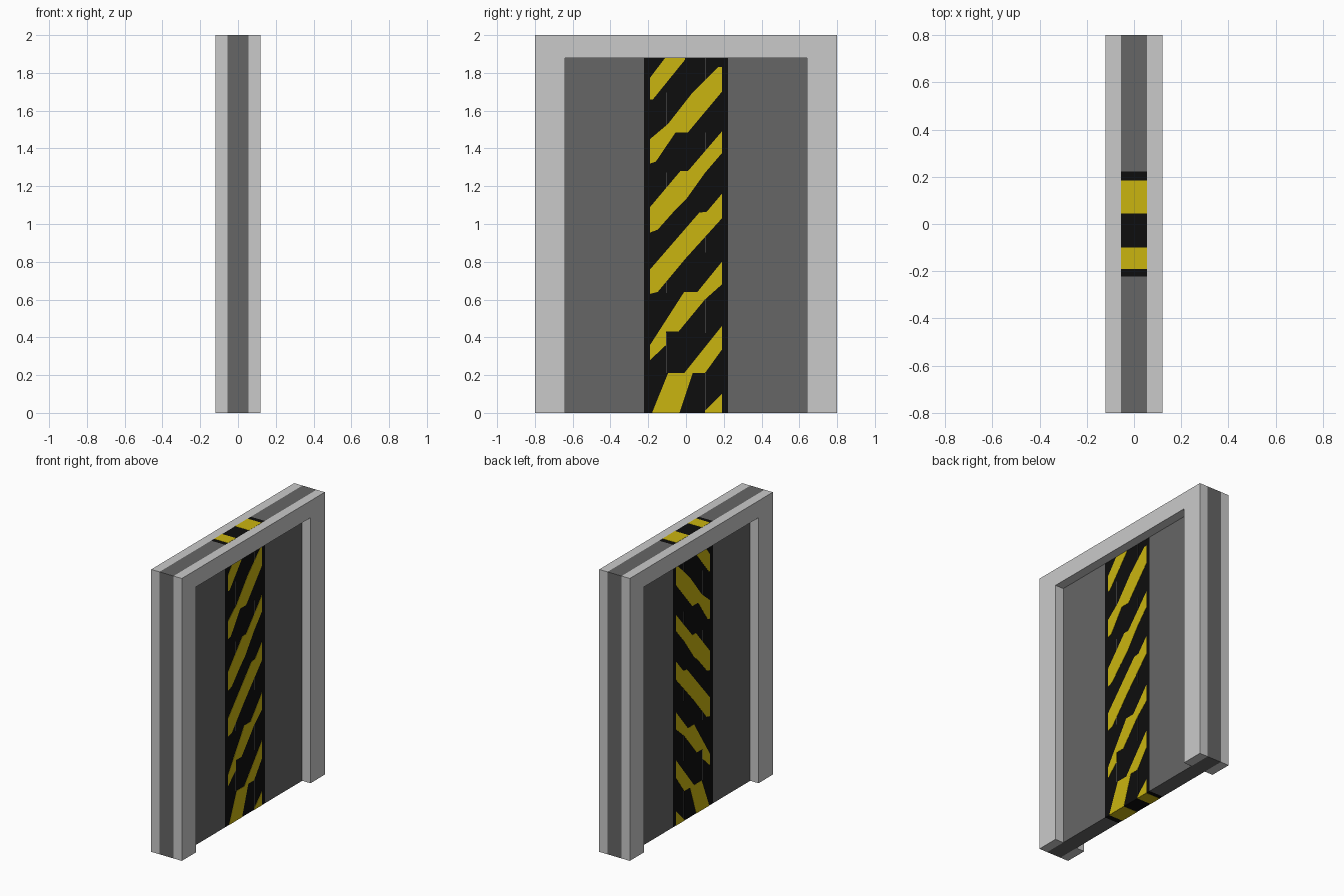
import bpy, bmesh


def mat(name, r, g, b):
    m = bpy.data.materials.new(name)
    m.diffuse_color = (r, g, b, 1)
    return m


LIGHT = mat("light grey", 0.59, 0.59, 0.59)
DARK = mat("dark grey", 0.133, 0.133, 0.133)
BLACK = mat("black", 0.004, 0.004, 0.004)
YELLOW = mat("hazard yellow", 0.59, 0.462, 0.005)


def prisms(name, material, items):
    """One object from (y,z outline, x0, x1) prisms."""
    bm = bmesh.new()
    for pts, x0, x1 in items:
        a = [bm.verts.new((x0, y, z)) for y, z in pts]
        b = [bm.verts.new((x1, y, z)) for y, z in pts]
        bm.faces.new(a[::-1])
        bm.faces.new(b)
        n = len(pts)
        for i in range(n):
            j = (i + 1) % n
            bm.faces.new((a[i], a[j], b[j], b[i]))
    bmesh.ops.recalc_face_normals(bm, faces=bm.faces)
    me = bpy.data.meshes.new(name)
    bm.to_mesh(me)
    bm.free()
    me.materials.append(material)
    ob = bpy.data.objects.new(name, me)
    bpy.context.collection.objects.link(ob)
    return ob


def rect(y0, y1, z0, z1):
    return [(y0, z0), (y1, z0), (y1, z1), (y0, z1)]


T = 0.055      # half thickness of the door slab
E = 0.0015     # paint thickness


def both_sides(outlines, e):
    return [(o, s * (T - 0.001), s * (T + e)) for o in outlines for s in (1, -1)]


# Door frame: an inverted U on each face
u = [(-0.8, 0), (-0.64, 0), (-0.64, 1.88), (0.64, 1.88),
     (0.64, 0), (0.8, 0), (0.8, 2), (-0.8, 2)]
prisms("door_frame_right", LIGHT, [(u, T, 0.12)])
prisms("door_frame_left", LIGHT, [(u, -0.12, -T)])

# Door leaves and the black centre band
prisms("door_leaf_back", DARK, [(rect(0.222, 0.8, 0, 2), -T, T)])
prisms("door_leaf_front", DARK, [(rect(-0.8, -0.222, 0, 2), -T, T)])
prisms("centre_band", BLACK, [(rect(-0.222, 0.222, 0, 2), -T, T)])

# Worn diagonal hazard stripes, as y,z outlines
stripes = [
    [(-0.18, 0), (-0.035, 0), (0.035, 0.21), (0.10, 0.21), (0.19, 0.335),
     (0.19, 0.46), (-0.01, 0.21), (-0.095, 0.21)],
    [(0.10, 0), (0.19, 0), (0.19, 0.10), (0.10, 0.01)],
    [(-0.19, 0.28), (-0.105, 0.36), (-0.105, 0.43), (-0.04, 0.43), (0.10, 0.60),
     (0.19, 0.68), (0.19, 0.80), (0.06, 0.64), (-0.01, 0.64), (-0.19, 0.36)],
    [(-0.19, 0.63), (-0.15, 0.64), (0.0, 0.82), (0.19, 1.03),
     (0.19, 1.16), (0.11, 1.065), (0.07, 1.06), (-0.19, 0.76)],
    [(-0.19, 0.955), (-0.15, 0.97), (-0.07, 1.06), (0.0, 1.13), (0.10, 1.27),
     (0.19, 1.375), (0.19, 1.49), (0.01, 1.28), (-0.03, 1.28), (-0.19, 1.09)],
    [(-0.19, 1.32), (-0.16, 1.33), (-0.055, 1.485), (0.01, 1.485), (0.19, 1.70),
     (0.19, 1.83), (0.17, 1.83), (0.03, 1.69), (-0.095, 1.53), (-0.19, 1.45)],
    [(-0.19, 1.66), (-0.175, 1.66), (-0.005, 1.87), (-0.005, 1.88),
     (-0.11, 1.88), (-0.19, 1.775)],
]
prisms("hazard_stripes", YELLOW, both_sides(stripes, E))

# Yellow marks on the top and bottom edges
caps = [rect(0.045, 0.185, 1.998, 2.001), rect(-0.19, -0.10, 1.998, 2.001),
        rect(-0.18, -0.035, -0.001, 0.002), rect(0.10, 0.19, -0.001, 0.002)]
prisms("edge_marks", YELLOW, [(c, -T, T) for c in caps])

# Hairline seams that alternate between the two sides of the band
seams = []
for i in range(9):
    y = 0.102 if i % 2 == 0 else -0.104
    z = i * 0.212
    seams.append(rect(y - 0.002, y + 0.002, z, min(z + 0.212, 1.88)))
prisms("seam_lines", DARK, both_sides(seams, E * 0.6))
